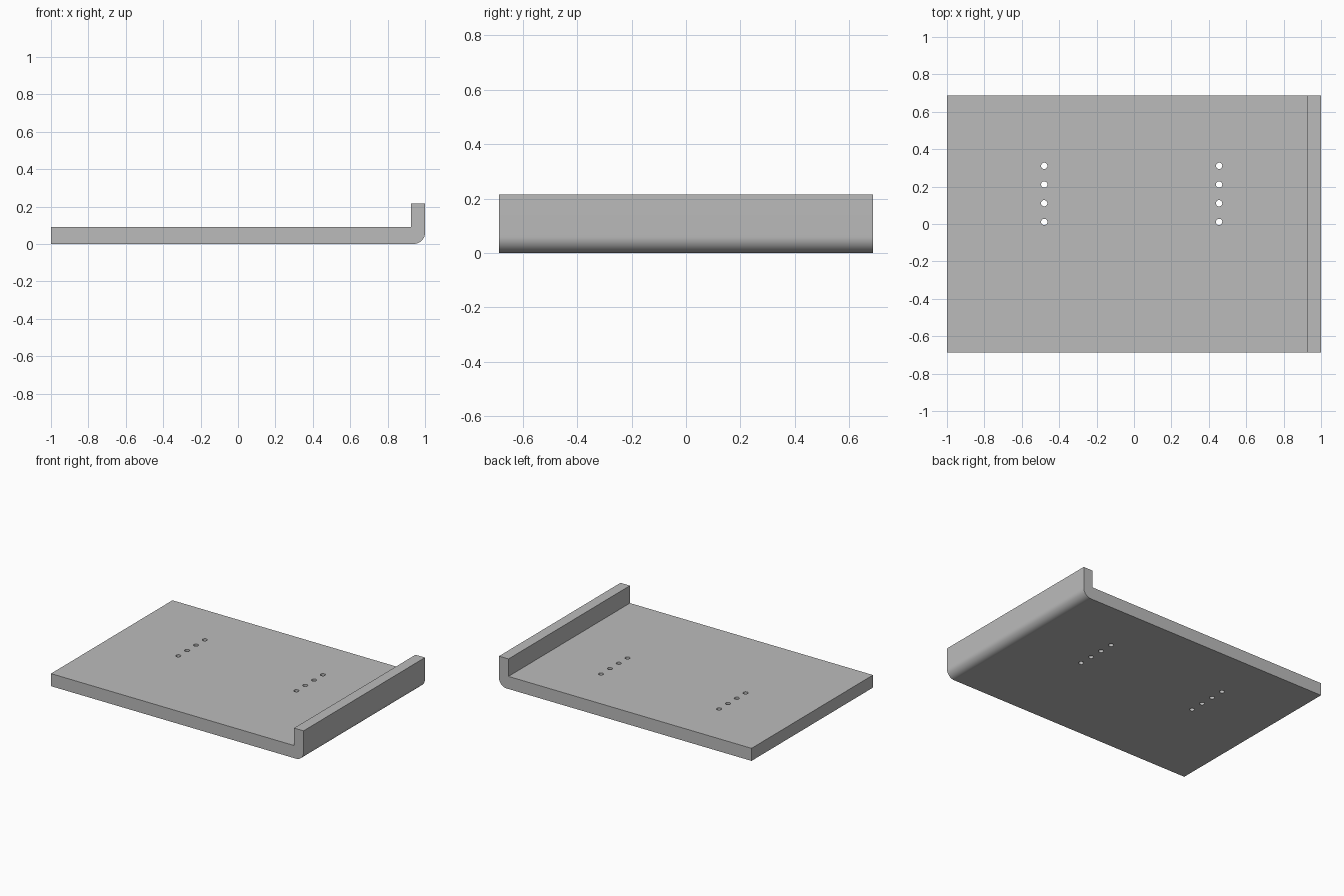
import bpy
import bmesh
from math import sin, cos, pi, radians

cube = bpy.data.objects.get("Cube")
if cube:
    bpy.data.objects.remove(cube, do_unlink=True)

HALF_DEPTH = 0.687
THICK, LIP_X, LIP_TOP = 0.09, 0.925, 0.215
BEND = 0.06
HOLE_R = 0.017

grey = bpy.data.materials.new("plain grey")
grey.use_nodes = True
colour = (0.5, 0.5, 0.5, 1)
grey.diffuse_color = colour
grey.node_tree.nodes["Principled BSDF"].inputs["Base Color"].default_value = colour


def new_object(name, bm):
    bmesh.ops.recalc_face_normals(bm, faces=bm.faces)
    mesh = bpy.data.meshes.new(name)
    bm.to_mesh(mesh)
    bm.free()
    mesh.materials.append(grey)
    obj = bpy.data.objects.new(name, mesh)
    bpy.context.collection.objects.link(obj)
    return obj


# Plate with upturned lip: side profile with a rounded outer bend, extruded along y
steps = 12
bend = [(1 - BEND + BEND * sin(a), BEND - BEND * cos(a))
        for a in (i * pi / 2 / steps for i in range(steps + 1))]
profile = [(-1, 0)] + bend + [(1, LIP_TOP), (LIP_X, LIP_TOP), (LIP_X, THICK), (-1, THICK)]
bm = bmesh.new()
face = bm.faces.new([bm.verts.new((x, -HALF_DEPTH, z)) for x, z in profile])
grown = bmesh.ops.extrude_face_region(bm, geom=[face])["geom"]
bmesh.ops.translate(bm, vec=(0, 2 * HALF_DEPTH, 0),
                    verts=[g for g in grown if isinstance(g, bmesh.types.BMVert)])
plate = new_object("lipped_plate", bm)

# Two rows of four drilled through holes
bm = bmesh.new()
for x in (-0.48, 0.455):
    for row in range(4):
        pin = bmesh.ops.create_cone(bm, cap_ends=True, segments=24, radius1=HOLE_R,
                                    radius2=HOLE_R, depth=0.4)["verts"]
        bmesh.ops.translate(bm, vec=(x, 0.011 + 0.1 * row, 0), verts=pin)
cutter = new_object("hole_cutter", bm)
cutter.hide_render = True

cut = plate.modifiers.new("holes", 'BOOLEAN')
cut.operation = 'DIFFERENCE'
cut.solver = 'EXACT'
cut.object = cutter

# Apply the cut, drop the cutter, and smooth the bend and hole walls
bpy.ops.object.select_all(action='DESELECT')
plate.select_set(True)
bpy.context.view_layer.objects.active = plate
bpy.ops.object.modifier_apply(modifier=cut.name)
bpy.data.objects.remove(cutter, do_unlink=True)
bpy.ops.object.shade_smooth_by_angle(angle=radians(30))
